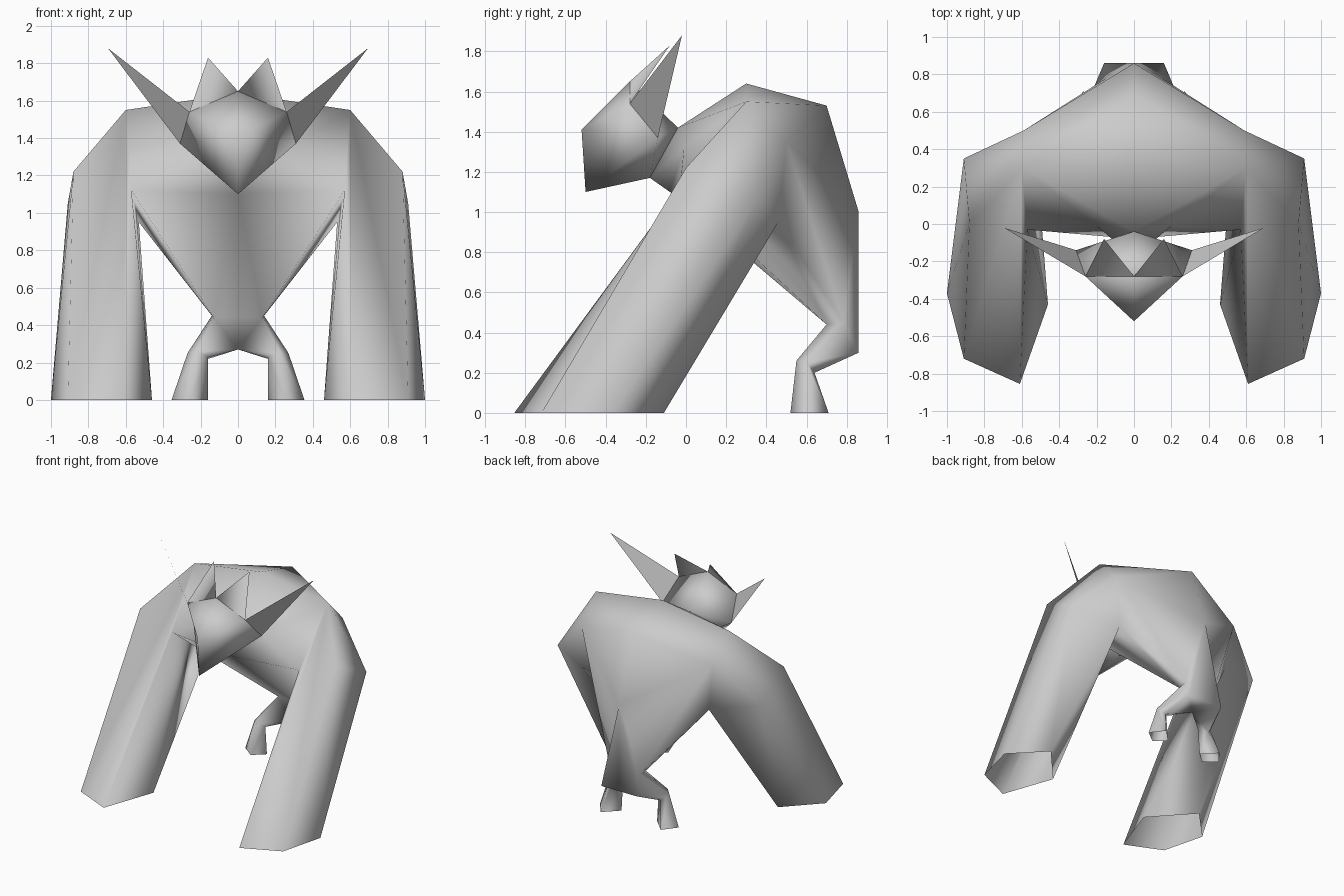
import bpy, bmesh
from mathutils import Vector

default_cube = bpy.data.objects.get("Cube")
if default_cube:
    bpy.data.objects.remove(default_cube, do_unlink=True)

grey = bpy.data.materials.new("plain grey")
grey.use_nodes = True
grey.diffuse_color = (0.6, 0.6, 0.6, 1)
grey.node_tree.nodes["Principled BSDF"].inputs["Base Color"].default_value = grey.diffuse_color


def mirrored(name, faces):
    """Build faces given as point loops, plus their mirror image across x = 0."""
    bm = bmesh.new()
    for side in (1, -1):
        for loop in faces:
            points = [Vector((x * side, y, z)) for x, y, z in loop]
            # Fan each loop into triangles so that both halves fold alike
            for b, c in zip(points[1:], points[2:]):
                corners = [points[0], b, c][::side]
                bm.faces.new([bm.verts.new(p) for p in corners])
    bmesh.ops.remove_doubles(bm, verts=bm.verts, dist=0.0005)
    bmesh.ops.recalc_face_normals(bm, faces=bm.faces)
    for face in bm.faces:
        face.smooth = True
    mesh = bpy.data.meshes.new(name)
    bm.to_mesh(mesh)
    bm.free()
    mesh.materials.append(grey)
    obj = bpy.data.objects.new(name, mesh)
    bpy.context.collection.objects.link(obj)


def loft(lower, upper):
    """Faces between two loops that have the same number of points."""
    n = len(lower)
    return [(lower[(i + 1) % n], upper[(i + 1) % n], upper[i], lower[i]) for i in range(n)]


# Spine, from neck to rump
nape = (0, -0.04, 1.42)
withers = (0, 0.30, 1.64)
mid_back = (0, 0.70, 1.53)
rump = (0, 0.86, 1.0)
tail = (0, 0.86, 0.30)

# Shoulder
shoulder = (0.60, 0.30, 1.55)
shoulder_out = (0.88, 0.0, 1.22)
shoulder_rear = (0.91, 0.35, 1.05)
blade = (0.59, 0.50, 1.35)
pit_front = (0.57, -0.03, 1.12)
pit_rear = (0.53, 0.46, 0.95)

# Chest, pinched waist and hips
breast = (0, -0.08, 1.10)
neck_side = (0.20, -0.01, 1.32)
waist = (0.13, 0.70, 0.44)
waist_rear = (0.14, 0.785, 0.45)
waist_mid = (0, 0.70, 0.44)
hip = (0.16, 0.86, 0.30)
crotch = (0, 0.70, 0.27)

torso = [
    (shoulder, withers, mid_back, blade), (mid_back, rump, blade),
    (rump, waist_rear, blade), (rump, hip, waist_rear), (rump, tail, hip),
    (blade, waist_rear, pit_rear), (pit_rear, waist_rear, waist),
    (shoulder, blade, shoulder_rear, shoulder_out), (blade, pit_rear, shoulder_rear),
    (pit_front, pit_rear, waist), (breast, pit_front, waist), (breast, waist, waist_mid),
    (shoulder, pit_front, neck_side), (pit_front, breast, neck_side),
    (withers, shoulder, nape), (shoulder, neck_side, nape),
    (neck_side, breast, jaw := (0, -0.18, 1.17)), (neck_side, jaw, nape),
    (waist, crotch, waist_mid), (hip, tail, crotch),
]

# Arms: open five-sided tubes slanting forward to the ground
hand = [(0.61, -0.855, 0), (0.91, -0.72, 0), (1.0, -0.37, 0), (0.75, -0.11, 0), (0.46, -0.43, 0)]
arm = loft(hand, [shoulder, shoulder_out, shoulder_rear, pit_rear, pit_front])

# Hind legs: bent at a thin knee, flaring into an open foot
knee = [(0.22, 0.55, 0.26), (0.27, 0.60, 0.25), (0.22, 0.64, 0.20), (0.16, 0.58, 0.23)]
foot = [(0.25, 0.52, 0), (0.355, 0.60, 0), (0.27, 0.71, 0), (0.16, 0.60, 0)]
front, outer, back, inner = knee
leg = loft(foot, knee) + [
    (waist, front, outer), (waist, outer, waist_rear), (waist_rear, outer, hip),
    (hip, outer, back), (hip, back, crotch), (crotch, back, inner),
    (crotch, inner, front), (crotch, front, waist),
]
mirrored("body", torso + arm + leg)

# Head: a faceted wedge ending at the nape
nose = (0, -0.52, 1.41)
chin = (0, -0.50, 1.10)
brow = (0, -0.28, 1.65)
temple = (0.26, -0.28, 1.54)
cheek = (0.31, -0.14, 1.37)
mirrored("head", [
    (nose, chin, cheek, temple), (nose, temple, brow), (chin, jaw, cheek),
    (brow, temple, nape), (temple, cheek, nape), (cheek, jaw, nape),
])

# Thin pointed ears and the twin-peaked crest
mirrored("ears", [(temple, cheek, (0.695, -0.02, 1.88))])
mirrored("crest", [(brow, temple, (0.16, -0.08, 1.83))])
